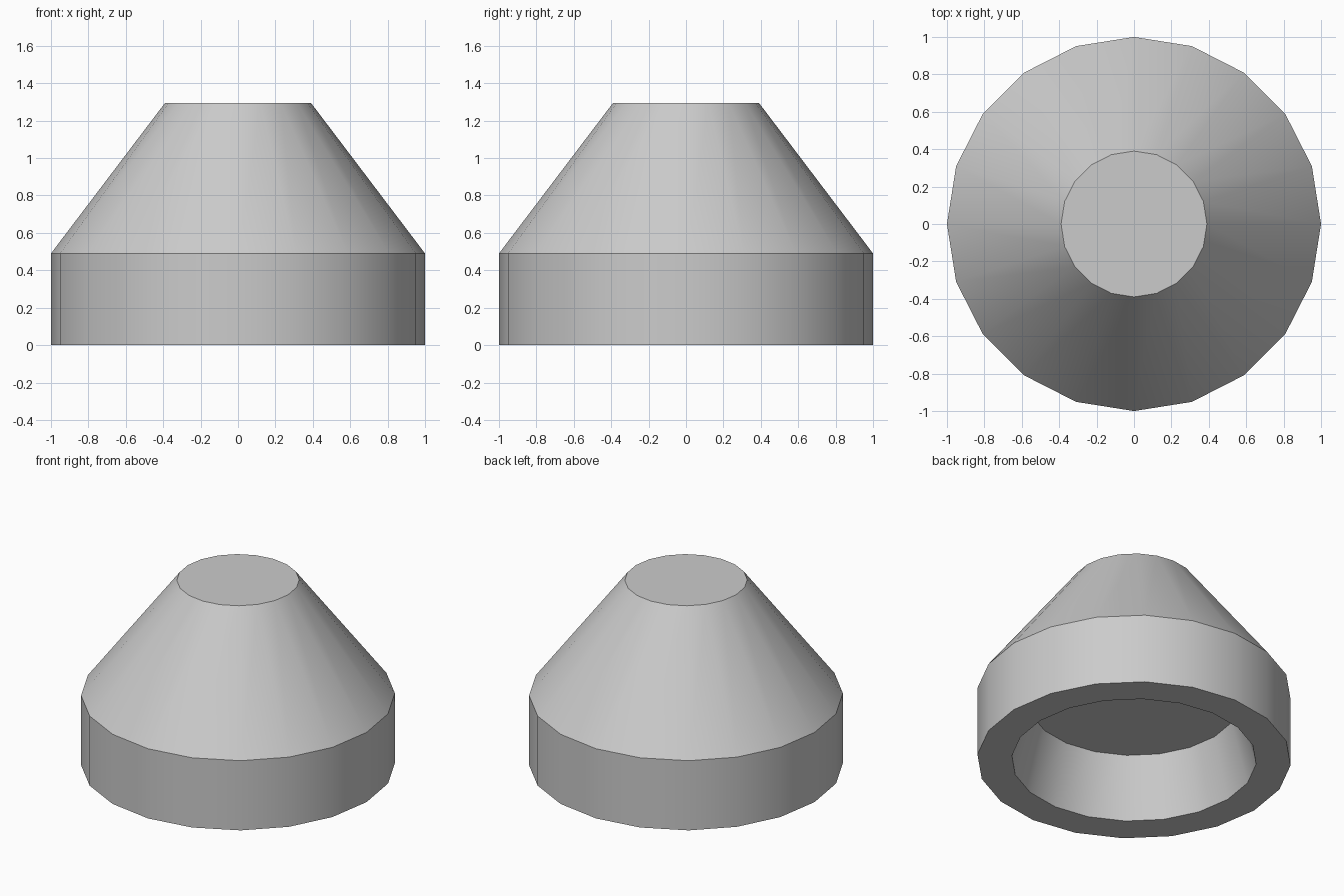
import bpy, bmesh
from math import cos, sin, tau, radians

if "Cube" in bpy.data.objects:
    bpy.data.objects.remove(bpy.data.objects["Cube"])

SIDES = 20

# Profile (radius, height): recess ceiling, recess mouth, rim, shoulder, flat top
profile = [(0.67, 0.42), (0.78, 0.0), (1.0, 0.0), (1.0, 0.49), (0.39, 1.295)]

bm = bmesh.new()
rings = [[bm.verts.new((r * cos(tau * i / SIDES), r * sin(tau * i / SIDES), z))
          for i in range(SIDES)] for r, z in profile]

# Walls between neighbouring rings
for a, b in zip(rings, rings[1:]):
    for i in range(SIDES):
        j = (i + 1) % SIDES
        bm.faces.new((a[i], a[j], b[j], b[i]))

# Recess ceiling and flat top
bm.faces.new(rings[0])
bm.faces.new(rings[-1])
bmesh.ops.recalc_face_normals(bm, faces=bm.faces)

mesh = bpy.data.meshes.new("hollow_cone_cap")
bm.to_mesh(mesh)
bm.free()
cap = bpy.data.objects.new("hollow_cone_cap", mesh)
bpy.context.collection.objects.link(cap)

# Smooth round walls, crisp rims
bpy.context.view_layer.objects.active = cap
cap.select_set(True)
bpy.ops.object.shade_smooth_by_angle(angle=radians(30))
